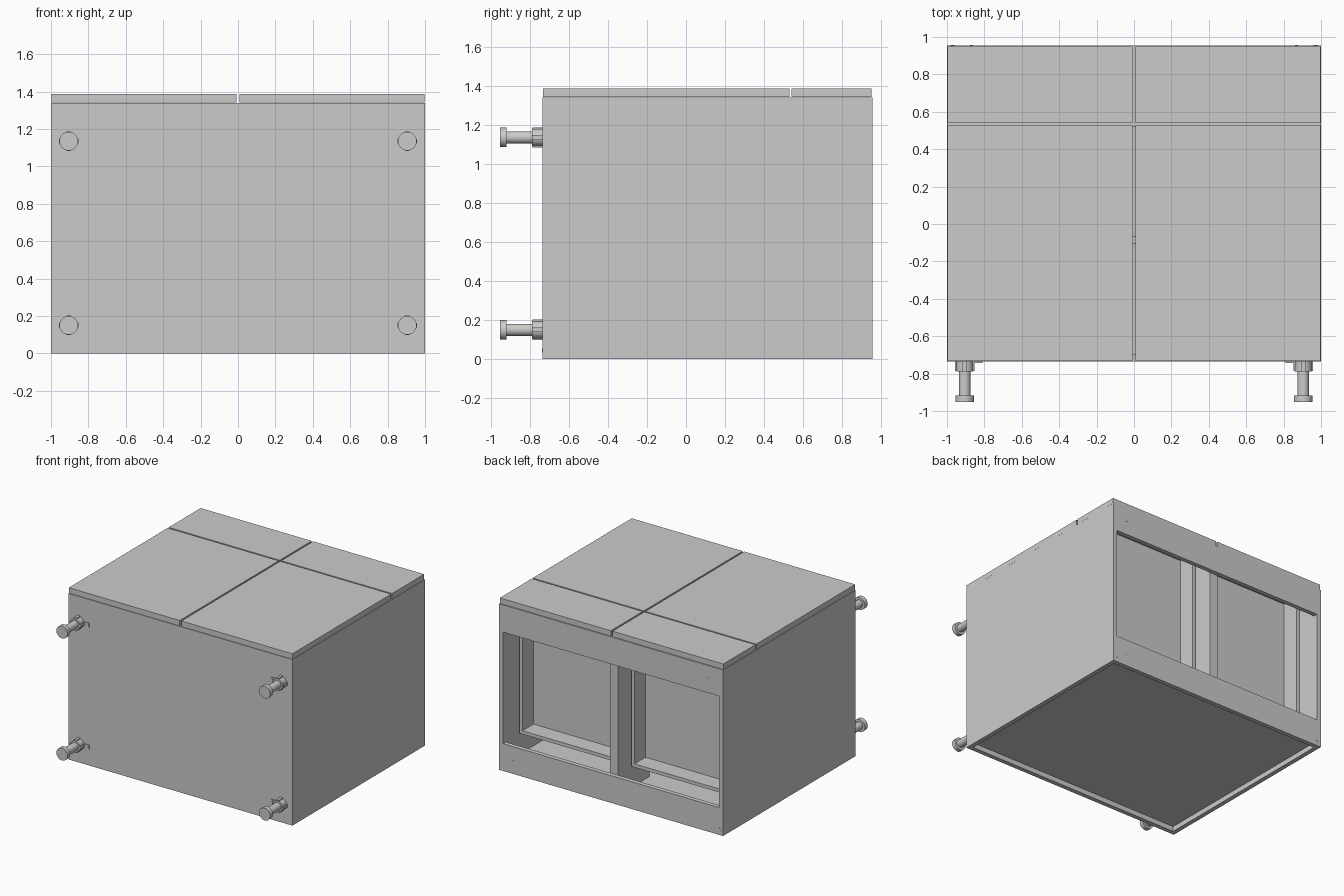
import bpy, math
from mathutils import Vector

if "Cube" in bpy.data.objects:
    bpy.data.objects.remove(bpy.data.objects["Cube"])


def box(name, x, y, z):
    """Box from its min/max extents on each axis."""
    bpy.ops.mesh.primitive_cube_add(size=1)
    o = bpy.context.object
    o.name = name
    lo, hi = Vector((x[0], y[0], z[0])), Vector((x[1], y[1], z[1]))
    for v in o.data.vertices:
        v.co = [lo[i] if v.co[i] < 0 else hi[i] for i in range(3)]
    return o


def rod(name, x, z, y0, y1, r, sides=32):
    """Cylinder running along y."""
    bpy.ops.mesh.primitive_cylinder_add(vertices=sides, radius=r, depth=y1 - y0,
                                        location=(x, (y0 + y1) / 2, z),
                                        rotation=(math.pi / 2, 0, 0))
    o = bpy.context.object
    o.name = name
    if sides > 8:
        bpy.ops.object.shade_smooth_by_angle()
    return o


T = 0.036                      # board thickness
BOT, TOP = -0.735, 0.955       # cabinet extent in y
FRONT, OUT = 1.34, 1.386       # carcass front plane and outer door plane
IN = 1 - T                     # inner face of the sides

# carcass boards
box("bottom_panel", (-IN, IN), (BOT, BOT + T), (0, FRONT))
box("back_panel", (-IN, IN), (BOT + T, TOP - T), (0.04, 0.056))
box("top_back_rail", (-IN, IN), (TOP - T, TOP), (0, 0.22))
box("top_front_rail", (-IN, IN), (TOP - T, TOP), (1.12, FRONT))
box("middle_front_rail", (-IN, IN), (0.52, 0.52 + T), (1.12, FRONT))
box("drawer_divider", (-T, T), (0.52, TOP - T), (0.056, FRONT))
box("shelf", (-IN, IN), (-0.103, -0.067), (0.056, 1.30))

for s in (-1, 1):
    def span(a, b):
        return tuple(sorted((s * a, s * b)))

    # side, door and drawer front
    box("side_panel", span(IN, 1), (BOT, TOP), (0, FRONT))
    box("door", span(0.007, 0.998), (BOT + 0.002, 0.529), (FRONT + 0.002, OUT))
    box("drawer_front", span(0.007, 0.998), (0.541, TOP - 0.006), (FRONT + 0.002, OUT))

    # open drawer box
    a, b, w = T + 0.008, IN - 0.008, 0.028
    for i, (p, q) in enumerate(((a, a + w), (b - w, b))):
        box("drawer_side", span(p, q), (0.59, 0.76), (0.232, FRONT))
    box("drawer_back", span(a + w, b - w), (0.59, 0.76), (0.232, 0.26))
    box("drawer_base", span(a + w, b - w), (0.60, 0.62), (0.26, FRONT))

    # fixing caps on the bottom and top faces
    box("corner_cap", span(0.96, 0.98), (BOT - 0.001, BOT + 0.005), (0.035, 0.055))
    rod("corner_pin", s * 0.97, 0.045, TOP - 0.004, TOP + 0.001, 0.01, 16)
    for z in (0.10, 1.235):
        rod("rail_screw", s * 0.87, z, TOP - 0.004, TOP + 0.001, 0.008, 16)

    # adjustable legs
    for z in (0.15, 1.135):
        x = s * 0.905
        rod("leg_foot", x, z, -0.953, -0.918, 0.05)
        rod("leg_shaft", x, z, -0.92, -0.78, 0.031)
        rod("leg_socket", x, z, -0.788, BOT, 0.045)
        for k in range(4):
            rib = box("leg_socket_rib", (0.04, 0.052), (-0.785, BOT), (-0.012, 0.012))
            rib.location = (x, 0, z)
            rib.rotation_euler.y = k * math.pi / 2
        box("leg_plate", span(0.81, 0.90), (BOT - 0.007, BOT), (z - 0.016, z + 0.016))
        rod("leg_screw", s * 0.822, z, BOT - 0.009, BOT, 0.009, 16)
